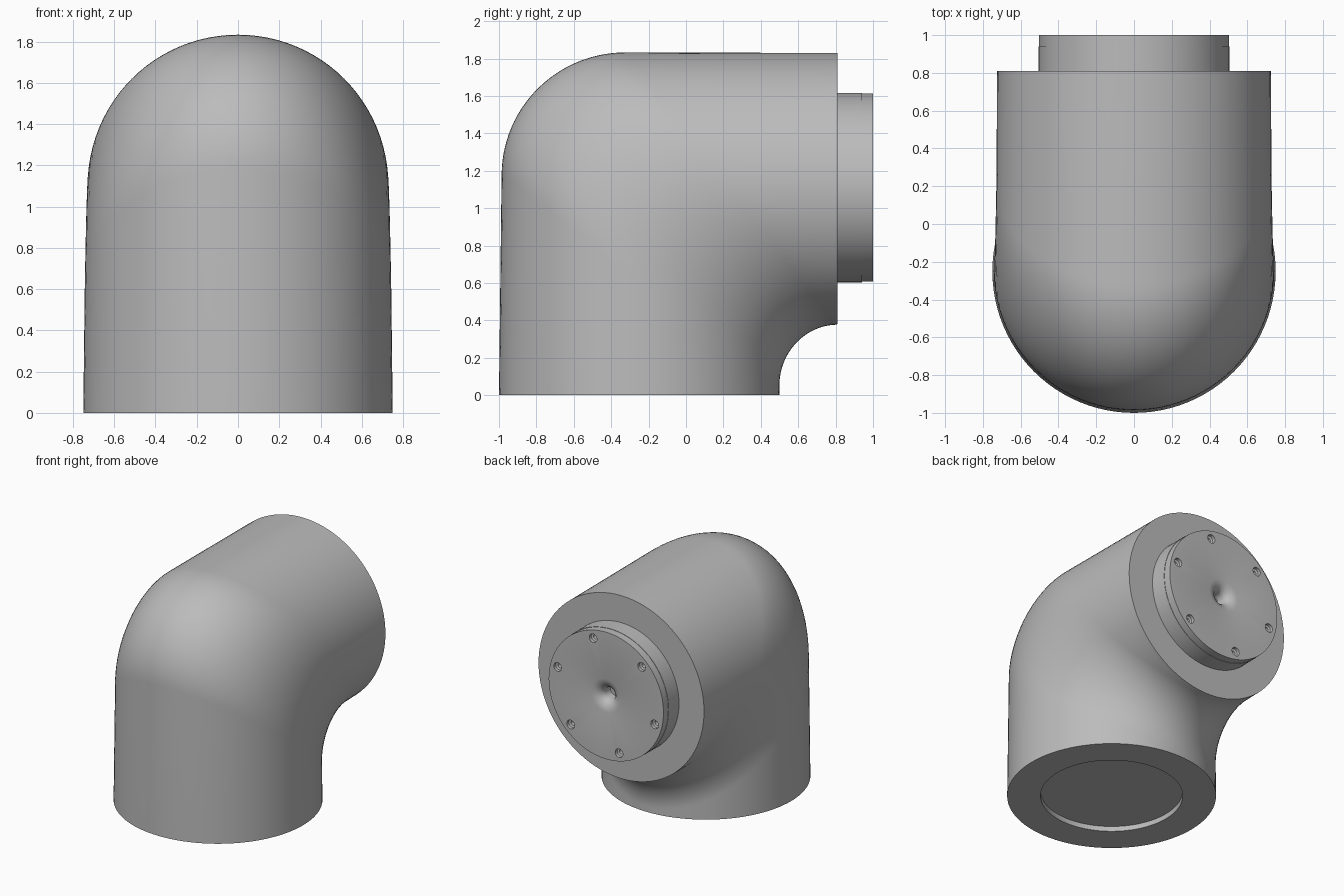
import bpy, bmesh
from math import sin, cos, pi, radians

if "Cube" in bpy.data.objects:
    bpy.data.objects.remove(bpy.data.objects["Cube"], do_unlink=True)

# One plain grey for every part
grey = bpy.data.materials.new("satin_grey")
grey.use_nodes = True
grey.diffuse_color = (0.5, 0.5, 0.5, 1)
grey.node_tree.nodes["Principled BSDF"].inputs["Base Color"].default_value = (0.5, 0.5, 0.5, 1)

SEG = 96
AXIS_Y, AXIS_Z, BACK_Y = -0.25, 1.105, 0.81


def finish(bm, name):
    bmesh.ops.recalc_face_normals(bm, faces=bm.faces)
    mesh = bpy.data.meshes.new(name)
    bm.to_mesh(mesh)
    bm.free()
    mesh.materials.append(grey)
    obj = bpy.data.objects.new(name, mesh)
    bpy.context.collection.objects.link(obj)
    return obj


def smooth(obj):
    bpy.ops.object.select_all(action="DESELECT")
    obj.select_set(True)
    bpy.context.view_layer.objects.active = obj
    bpy.ops.object.shade_smooth_by_angle(angle=radians(30))


def skin(bm, rings):
    """Bridge equal rings of points and cap both ends."""
    loops = [[bm.verts.new(p) for p in ring] for ring in rings]
    n = len(loops[0])
    for a, b in zip(loops, loops[1:]):
        for i in range(n):
            j = (i + 1) % n
            bm.faces.new((a[i], a[j], b[j], b[i]))
    bm.faces.new(loops[0])
    bm.faces.new(loops[-1])


def turned(bm, profile, cx, cz, n):
    """Turn a (radius, y) profile about an axis parallel to y."""
    skin(bm, [[(cx + r * sin(2 * pi * i / n), y, cz + r * cos(2 * pi * i / n))
               for i in range(n)] for r, y in profile])


# Elbow body: each lengthwise line is a right angle with a rounded corner
def body_line(angle, steps=28):
    side, out = sin(angle), cos(angle)
    bend = 0.49 + 0.17 * out
    r_low = 0.75 - 0.012 * (AXIS_Z + 0.735 * out - bend)
    line = [(0.75 * side, AXIS_Y - 0.75 * out, 0)]
    for k in range(steps + 1):
        t = k / steps
        r = r_low + (0.728 - r_low) * t
        line.append((r * side,
                     AXIS_Y - r * out + bend * (1 - cos(t * pi / 2)),
                     AXIS_Z + r * out - bend * (1 - sin(t * pi / 2))))
    line.append((0.725 * side, BACK_Y, AXIS_Z + 0.725 * out))
    return line


def floor_ring(r, z):
    return [(r * sin(2 * pi * i / SEG), AXIS_Y - r * cos(2 * pi * i / SEG), z)
            for i in range(SEG)]


lines = [body_line(2 * pi * i / SEG) for i in range(SEG)]
bm = bmesh.new()
# Shallow round recess in the base, then the outer skin
skin(bm, [floor_ring(0.51, 0.04), floor_ring(0.51, 0)] + [list(r) for r in zip(*lines)])
smooth(finish(bm, "elbow_body"))

# Flange boss with a flared centre hole
BOSS_Z = 1.11
bm = bmesh.new()
turned(bm, [(0.045, 0.88), (0.045, 0.935), (0.055, 0.96), (0.075, 0.98), (0.1, 0.993),
            (0.13, 1.0), (0.503, 1.0), (0.503, 0.94), (0.506, 0.94), (0.506, 0.8)],
       0, BOSS_Z, SEG)
boss = finish(bm, "flange_boss")

# Six stepped screw holes
bm = bmesh.new()
for k in range(6):
    a = radians(15 + 60 * k)
    turned(bm, [(0.018, 0.93), (0.018, 0.97), (0.034, 0.975), (0.034, 1.02)],
           0.44 * sin(a), BOSS_Z + 0.44 * cos(a), 24)
cutter = finish(bm, "screw_hole_cutter")
cutter.hide_render = True

cut = boss.modifiers.new("screw_holes", "BOOLEAN")
cut.operation = "DIFFERENCE"
cut.solver = "EXACT"
cut.object = cutter
bpy.context.view_layer.objects.active = boss
bpy.ops.object.modifier_apply(modifier=cut.name)
bpy.data.objects.remove(cutter, do_unlink=True)
smooth(boss)
